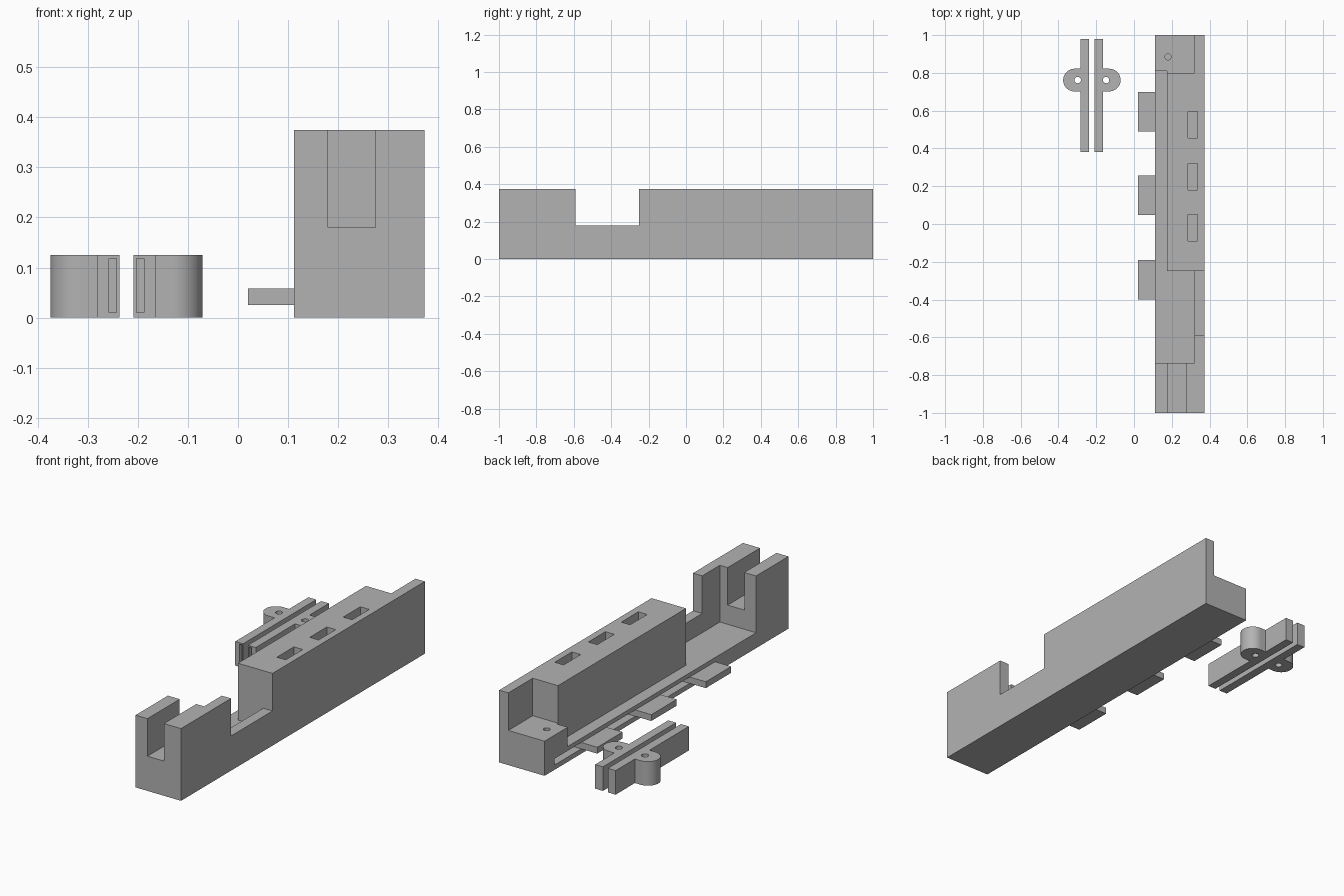
import bpy

# Remove the default cube
default = bpy.data.objects.get("Cube")
if default:
    bpy.data.objects.remove(default, do_unlink=True)

# Single plain grey material
GREY = (0.45, 0.45, 0.45, 1.0)
grey = bpy.data.materials.new("plain grey")
grey.use_nodes = True
grey.diffuse_color = GREY
grey.node_tree.nodes["Principled BSDF"].inputs["Base Color"].default_value = GREY


def box(name, x, y, z):
    """Axis-aligned block from three (low, high) ranges."""
    ranges = (x, y, z)
    bpy.ops.mesh.primitive_cube_add(size=1, location=[sum(r) / 2 for r in ranges])
    obj = bpy.context.object
    obj.name = name
    obj.scale = [abs(r[1] - r[0]) for r in ranges]
    bpy.ops.object.transform_apply(location=False, rotation=False, scale=True)
    obj.data.materials.append(grey)
    return obj


def cylinder(name, x, y, radius, z, sides=48):
    bpy.ops.mesh.primitive_cylinder_add(
        vertices=sides, radius=radius, depth=z[1] - z[0], location=(x, y, sum(z) / 2))
    obj = bpy.context.object
    obj.name = name
    obj.data.materials.append(grey)
    return obj


def combine(target, tool, operation):
    """Apply a boolean, then discard the tool."""
    mod = target.modifiers.new("boolean", "BOOLEAN")
    mod.object = tool
    mod.operation = operation
    mod.solver = "EXACT"
    bpy.context.view_layer.objects.active = target
    bpy.ops.object.modifier_apply(modifier=mod.name)
    bpy.data.objects.remove(tool, do_unlink=True)


def smooth(obj):
    bpy.ops.object.select_all(action="DESELECT")
    obj.select_set(True)
    bpy.context.view_layer.objects.active = obj
    bpy.ops.object.shade_smooth_by_angle(angle=0.6)


# Housing: one long block with stepped cuts
housing = box("housing", (0.112, 0.373), (-1, 1), (0, 0.375))
ABOVE = 0.5
FLOOR, STEP = 0.08, 0.18
cuts = [
    ((0.18, 0.275), (-1.1, -0.7), (STEP, ABOVE)),     # front slot
    ((0.0, 0.32), (-0.735, -0.25), (FLOOR, ABOVE)),   # open tray
    ((0.0, 0.175), (-0.3, 0.81), (FLOOR, ABOVE)),     # side ledge
    ((0.0, 0.32), (0.8, 1.1), (STEP, ABOVE)),         # rear step
    ((0.3, 0.5), (-0.59, -0.25), (STEP, ABOVE)),      # wall notch
    ((0.0, 0.24), (-0.4, 0.92), (0.025, 0.058)),      # groove for the tabs
]
for y in (-0.02, 0.25, 0.525):                        # pockets in the top
    cuts.append(((0.286, 0.337), (y - 0.07, y + 0.07), (0.1, ABOVE)))
for ranges in cuts:
    combine(housing, box("cutter", *ranges), "DIFFERENCE")
combine(housing, cylinder("cutter", 0.18, 0.885, 0.016, (0.08, ABOVE), 24), "DIFFERENCE")
smooth(housing)

# Sliding tabs along the low side
for name, y in (("front_tab", -0.295), ("middle_tab", 0.152), ("rear_tab", 0.595)):
    box(name, (0.02, 0.239), (y - 0.104, y + 0.104), (0.025, 0.058))

# Mirrored pair of thin bars with a rounded, drilled lug
CENTRE, LUG_Y, TOP = -0.223, 0.762, 0.125


def bar(name, side):
    def span(a, b):
        return sorted((CENTRE + side * a, CENTRE + side * b))
    body = box(name, span(0.014, 0.059), (0.38, 0.98), (0, TOP))
    neck = box("neck", span(0.03, 0.092), (LUG_Y - 0.06, LUG_Y + 0.06), (0, TOP))
    lug = cylinder("lug", CENTRE + side * 0.092, LUG_Y, 0.06, (0, TOP), 64)
    combine(body, neck, "UNION")
    combine(body, lug, "UNION")
    hole = cylinder("hole", CENTRE + side * 0.075, LUG_Y, 0.017, (-0.1, 0.3), 32)
    combine(body, hole, "DIFFERENCE")
    slot = box("slot", span(0.02, 0.035), (0.3, 0.9), (0.01, 0.118))
    combine(body, slot, "DIFFERENCE")
    smooth(body)


bar("right_bar", -1)
bar("left_bar", 1)
